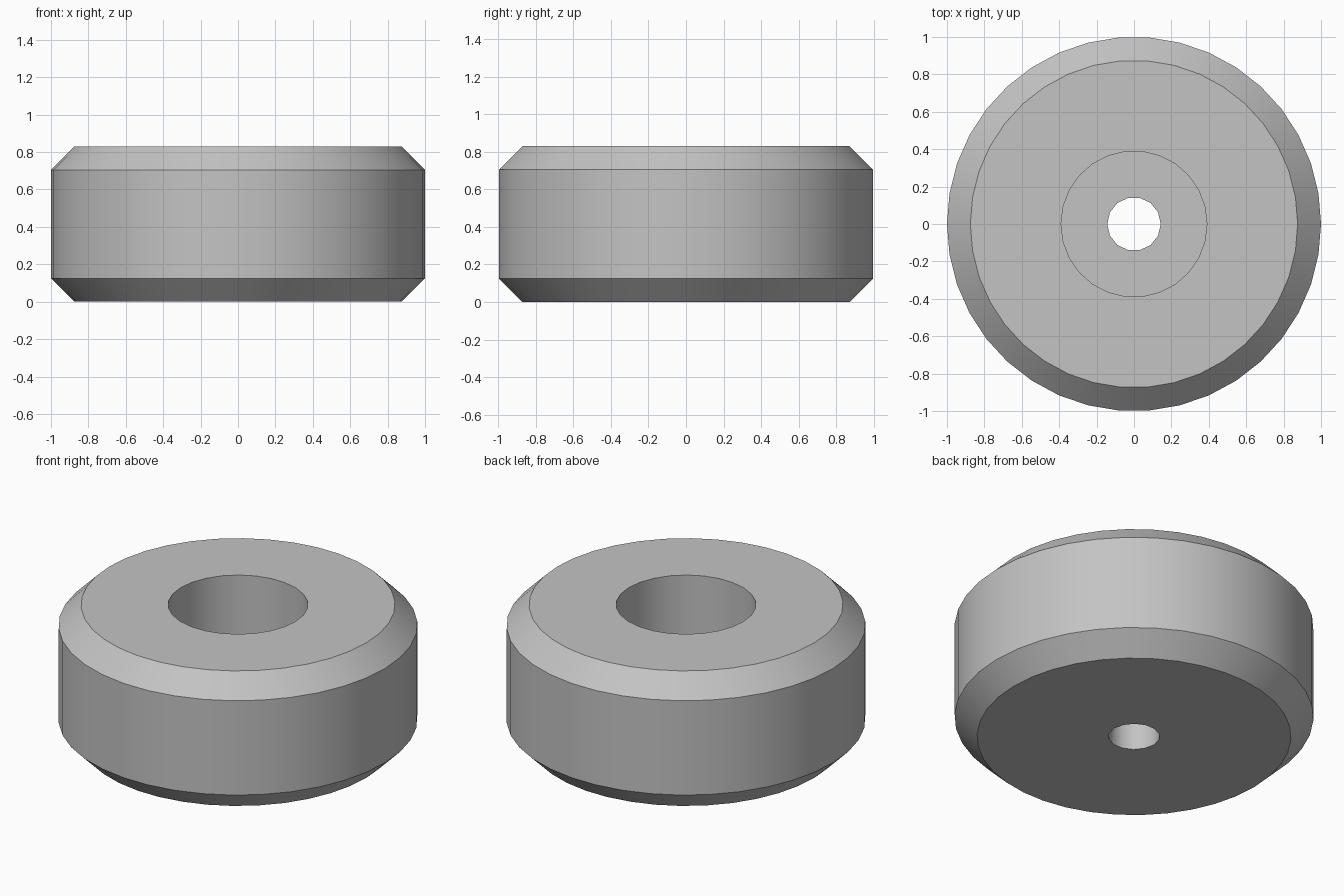
import bpy, bmesh, math

if "Cube" in bpy.data.objects:
    bpy.data.objects.remove(bpy.data.objects["Cube"], do_unlink=True)

HEIGHT = 0.83
CHAMFER = 0.125
BORE_FLOOR = 0.25

grey = bpy.data.materials.new("mid_grey")
grey.use_nodes = True
colour = (0.55, 0.55, 0.55, 1)
grey.diffuse_color = colour
grey.node_tree.nodes["Principled BSDF"].inputs["Base Color"].default_value = colour


def turned_solid(name, profile, sides):
    """Closed solid of revolution from (radius, height) points, bottom to top."""
    bm = bmesh.new()
    rings = []
    for r, z in profile:
        angles = [2 * math.pi * i / sides for i in range(sides)]
        rings.append([bm.verts.new((r * math.cos(a), r * math.sin(a), z)) for a in angles])
    for low, high in zip(rings, rings[1:]):
        for i in range(sides):
            j = (i + 1) % sides
            bm.faces.new((low[i], low[j], high[j], high[i]))
    bm.faces.new(rings[0][::-1])
    bm.faces.new(rings[-1])
    mesh = bpy.data.meshes.new(name)
    bm.to_mesh(mesh)
    bm.free()
    mesh.materials.append(grey)
    obj = bpy.data.objects.new(name, mesh)
    bpy.context.collection.objects.link(obj)
    return obj


# Round body with chamfered rims
body = turned_solid("round_foot", [
    (1 - CHAMFER, 0), (1, CHAMFER), (1, HEIGHT - CHAMFER), (1 - CHAMFER, HEIGHT)], 38)

# Wide counterbore from the top, narrow screw hole right through
cutters = [
    turned_solid("counterbore_cutter", [(0.39, BORE_FLOOR), (0.39, HEIGHT + 0.1)], 26),
    turned_solid("screw_hole_cutter", [(0.143, -0.1), (0.143, HEIGHT + 0.1)], 14),
]
bpy.ops.object.select_all(action="DESELECT")
body.select_set(True)
bpy.context.view_layer.objects.active = body
for cutter in cutters:
    cutter.hide_render = True
    cut = body.modifiers.new(cutter.name, "BOOLEAN")
    cut.operation = "DIFFERENCE"
    cut.solver = "EXACT"
    cut.object = cutter
    bpy.ops.object.modifier_apply(modifier=cut.name)
for cutter in cutters:
    bpy.data.objects.remove(cutter, do_unlink=True)

# Smooth round walls, crisp rims
bpy.ops.object.shade_smooth_by_angle(angle=math.radians(35))
